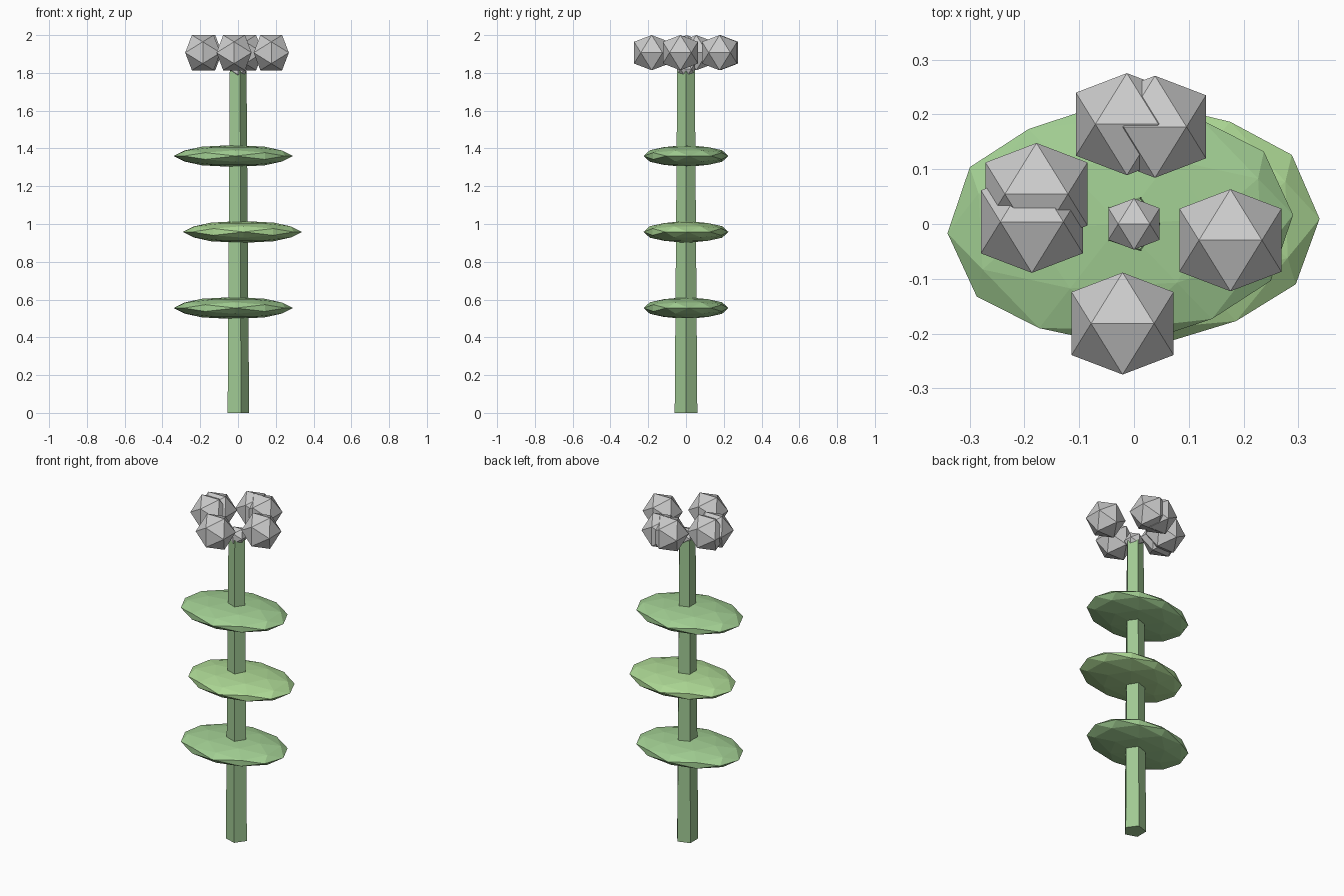
import bpy, bmesh
from math import sin, cos, pi, sqrt
from mathutils import Vector

if "Cube" in bpy.data.objects:
    bpy.data.objects.remove(bpy.data.objects["Cube"])

PHI = (1 + sqrt(5)) / 2
AXIS_X = -0.004  # stem axis


def material(name, rgb):
    m = bpy.data.materials.new(name)
    m.diffuse_color = (*rgb, 1)
    m.use_nodes = True
    m.node_tree.nodes["Principled BSDF"].inputs["Base Color"].default_value = m.diffuse_color
    return m


def link(name, mesh, mat=None):
    ob = bpy.data.objects.new(name, mesh)
    bpy.context.collection.objects.link(ob)
    if mat:
        mesh.materials.append(mat)
    return ob


def ico(name, loc, scale, turn=0, detail=0, mat=None):
    """Icosahedron resting on an edge, optionally subdivided onto the unit sphere."""
    bm = bmesh.new()
    for a in (-1, 1):
        for b in (-PHI, PHI):
            for co in ((a, 0, b), (0, b, a), (b, a, 0)):
                bm.verts.new(Vector(co).normalized())
    bmesh.ops.convex_hull(bm, input=bm.verts[:])
    if detail:
        bmesh.ops.subdivide_edges(bm, edges=bm.edges[:], cuts=1, use_grid_fill=True)
        for v in bm.verts:
            v.co.normalize()
    bmesh.ops.recalc_face_normals(bm, faces=bm.faces[:])
    mesh = bpy.data.meshes.new(name)
    bm.to_mesh(mesh)
    bm.free()
    ob = link(name, mesh, mat)
    ob.location, ob.scale = loc, scale
    ob.rotation_euler.z = turn
    return ob


stem_green = material("stem_green", (0.35, 0.58, 0.29))
leaf_green = material("leaf_green", (0.36, 0.62, 0.29))
light_green = material("light_green", (0.42, 0.69, 0.30))

# Tapered five-sided stem
verts = [(AXIS_X + r * cos(i * 2 * pi / 5), r * sin(i * 2 * pi / 5), z)
         for r, z in ((0.063, 0), (0.049, 1.81)) for i in range(5)]
faces = [(i, (i + 1) % 5, (i + 1) % 5 + 5, i + 5) for i in range(5)]
faces += [(4, 3, 2, 1, 0), (5, 6, 7, 8, 9)]
mesh = bpy.data.meshes.new("stem")
mesh.from_pydata(verts, [], faces)
link("stem", mesh, stem_green)

# Flattened leaves, alternating sides
for i, (x, z, turn, mat) in enumerate(((-0.025, 0.555, 0.053, leaf_green),
                                       (0.023, 0.958, 0.03, light_green),
                                       (-0.025, 1.36, 0.053, leaf_green))):
    ico(f"leaf_{i + 1}", (x, 0, z), (0.316, 0.225, 0.058), turn, 1, mat)

# Ring of petals around a small centre
for i in range(6):
    a = 1.62 + 1.5 * i
    ico(f"petal_{i + 1}", (AXIS_X + 0.1825 * cos(a), 0.1825 * sin(a), 1.907), (0.1095,) * 3)
ico("flower_centre", (0, 0, 1.82), (0.055,) * 3)
